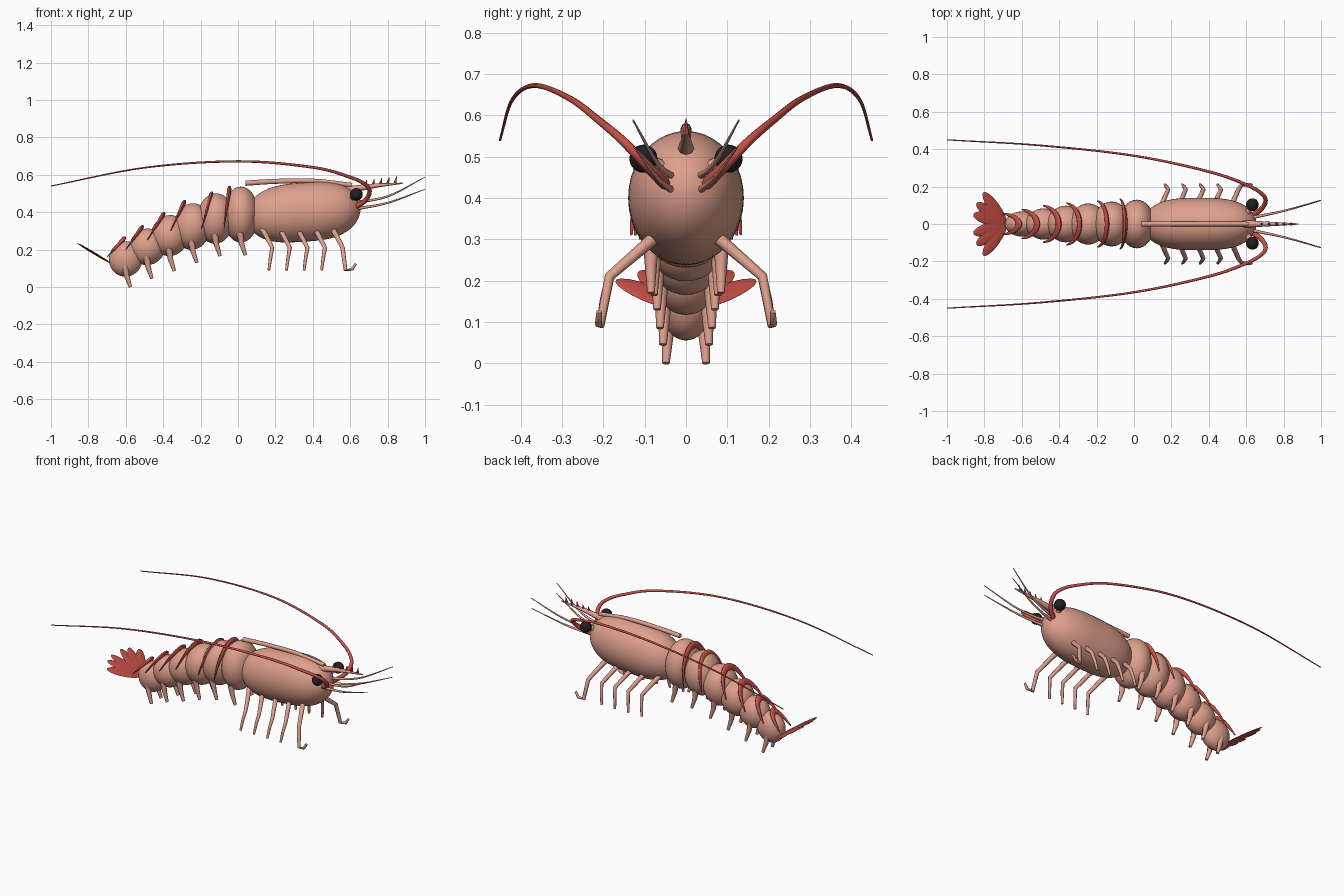
import bpy, bmesh, math
from mathutils import Vector, Matrix

cube = bpy.data.objects.get("Cube")
if cube:
    bpy.data.objects.remove(cube, do_unlink=True)


def material(name, color):
    m = bpy.data.materials.new(name)
    m.use_nodes = True
    m.diffuse_color = (*color, 1)
    bsdf = next(n for n in m.node_tree.nodes if n.type == 'BSDF_PRINCIPLED')
    bsdf.inputs["Base Color"].default_value = (*color, 1)
    bsdf.inputs["Roughness"].default_value = 0.6
    return m


PINK = material("shell_pink", (0.73, 0.35, 0.265))
RED = material("band_red", (0.58, 0.08, 0.065))
BLACK = material("eye_black", (0.015, 0.015, 0.017))


def finish(bm, name, mat):
    bmesh.ops.recalc_face_normals(bm, faces=bm.faces)
    me = bpy.data.meshes.new(name)
    bm.to_mesh(me)
    bm.free()
    me.materials.append(mat)
    ob = bpy.data.objects.new(name, me)
    bpy.context.collection.objects.link(ob)
    bpy.ops.object.select_all(action='DESELECT')
    ob.select_set(True)
    bpy.context.view_layer.objects.active = ob
    bpy.ops.object.shade_smooth_by_angle(angle=math.radians(50))
    return ob


def loft(name, rings, mat):
    """Skin a list of closed rings and cap both ends."""
    bm = bmesh.new()
    loops = [[bm.verts.new(p) for p in r] for r in rings]
    n = len(loops[0])
    for a, b in zip(loops, loops[1:]):
        for i in range(n):
            j = (i + 1) % n
            bm.faces.new((a[i], a[j], b[j], b[i]))
    bm.faces.new(loops[0])
    bm.faces.new(loops[-1][::-1])
    return finish(bm, name, mat)


def smooth_path(pts, steps):
    """Catmull-Rom interpolation through the points."""
    p = [2 * pts[0] - pts[1], *pts, 2 * pts[-1] - pts[-2]]
    out = []
    for a, b, c, d in zip(p, p[1:], p[2:], p[3:]):
        for k in range(steps):
            t = k / steps
            out.append(0.5 * (2 * b + (c - a) * t + (2 * a - 5 * b + 4 * c - d) * t * t
                              + (3 * b - a - 3 * c + d) * t ** 3))
    return out + [pts[-1]]


def tube(name, pts, r0, r1, mat, steps=1, sides=8):
    """Tapered tube along a path."""
    path = smooth_path([Vector(p) for p in pts], steps)
    last = len(path) - 1
    rings, side, prev = [], None, None
    for i, p in enumerate(path):
        t = (path[min(i + 1, last)] - path[max(i - 1, 0)]).normalized()
        side = t.orthogonal().normalized() if side is None else prev.rotation_difference(t) @ side
        prev, up = t, t.cross(side)
        r = r0 + (r1 - r0) * i / last
        angles = [math.tau * k / sides for k in range(sides)]
        rings.append([p + r * (math.cos(a) * side + math.sin(a) * up) for a in angles])
    return loft(name, rings, mat)


def ellipsoid(name, center, radii, mat, rotation=Matrix(), segs=32):
    bm = bmesh.new()
    bmesh.ops.create_uvsphere(bm, u_segments=segs, v_segments=segs // 2, radius=1)
    bm.transform(Matrix.Translation(center) @ rotation @ Matrix.Diagonal((*radii, 1)))
    return finish(bm, name, mat)


def pair(name, pts, r0, r1, mat, **kw):
    """One tube on each side."""
    for label, s in (("left", 1), ("right", -1)):
        tube(f"{label}_{name}", [(x, s * y, z) for x, y, z in pts], r0, r1, mat, **kw)


# Carapace: blunt-ended barrel
rings = []
for i in range(33):
    u = -math.cos(math.pi * i / 32) * 0.9995
    k = math.sqrt(1 - abs(u) ** 3)
    rings.append([(0.35 + 0.305 * u, 0.14 * k * math.cos(a), 0.4 + 0.02 * u + 0.158 * k * math.sin(a))
                  for a in (math.tau * j / 40 for j in range(40))])
loft("carapace", rings, PINK)

# Ridge, rostrum and its teeth
tube("carapace_ridge", [(0.04, 0, 0.555), (0.2, 0, 0.565), (0.4, 0, 0.567), (0.61, 0, 0.545)],
     0.014, 0.012, PINK, steps=6)
tube("rostrum", [(0.57, 0, 0.515), (0.72, 0, 0.54), (0.88, 0, 0.555)], 0.022, 0.003, PINK, steps=4)
for i in range(5):
    x = 0.68 + 0.04 * i
    z = 0.535 + 0.005 * i
    tube(f"rostrum_tooth_{i + 1}", [(x, 0, z), (x + 0.008, 0, z + 0.037)], 0.009, 0.001, RED, sides=6)

# Abdomen segments: x, z, half length, half width, half height
segments = [(0.015, 0.387, 0.095, 0.13, 0.15), (-0.12, 0.366, 0.1, 0.12, 0.135),
            (-0.245, 0.323, 0.1, 0.11, 0.125), (-0.365, 0.275, 0.1, 0.098, 0.11),
            (-0.485, 0.215, 0.095, 0.083, 0.098), (-0.6, 0.15, 0.09, 0.067, 0.095)]
for i, (x, z, lx, wy, hz) in enumerate(segments):
    ellipsoid(f"abdomen_segment_{i + 1}", (x, 0, z), (lx, wy, hz), PINK,
              Matrix.Rotation(math.radians(3 * i), 4, 'Y'))

# Red crescent bands: top x, top z, bottom x, bottom z, half width
bands = [(-0.045, 0.535, -0.075, 0.31, 0.135), (-0.14, 0.505, -0.195, 0.31, 0.125),
         (-0.285, 0.46, -0.36, 0.3, 0.113), (-0.395, 0.395, -0.485, 0.25, 0.1),
         (-0.51, 0.325, -0.6, 0.2, 0.08), (-0.605, 0.265, -0.7, 0.16, 0.058)]
for i, (tx, tz, bx, bz, w) in enumerate(bands):
    base, rise = Vector((bx, 0, bz)), Vector((tx - bx, 0, tz - bz))
    normal = rise.normalized().cross(Vector((0, 1, 0)))
    rings = []
    for k in range(25):
        t = math.pi * (k / 24 - 0.5)
        out = rise * math.cos(t) + Vector((0, w * math.sin(t), 0))
        taper = 0.15 + 0.85 * math.cos(t)
        rings.append([base + out + taper * (0.022 * (math.cos(a) - 0.7) * out.normalized()
                                            + 0.012 * math.sin(a) * normal)
                      for a in (math.tau * j / 10 for j in range(10))])
    loft(f"abdomen_band_{i + 1}", rings, RED)

# Tail fan: flat leaf blades on a plane rising to the rear
tilt = Matrix.Rotation(math.radians(31), 4, 'Y')
for label, s in (("left", 1), ("right", -1)):
    for i, (angle, length) in enumerate([(14, 0.21), (31, 0.215), (50, 0.22)]):
        turn = Matrix.Rotation(math.radians(180 - s * angle), 4, 'Z')
        place = Matrix.Translation((-0.685, 0, 0.13)) @ tilt @ turn
        rot = place.to_3x3().to_4x4()
        ellipsoid(f"{label}_tail_blade_{i + 1}", place @ Vector((length / 2, 0, 0)),
                  (length / 2, 0.034, 0.006), RED, rot, segs=20)

# Swimming legs under the abdomen
for i, (x, z, lx, wy, hz) in enumerate(segments):
    foot_z = (0.17, 0.165, 0.13, 0.085, 0.045, 0)[i]
    y = 0.085 - 0.008 * i
    pair(f"swimming_leg_{i + 1}", [(x - 0.005, y, foot_z + 0.12), (x + 0.005, y, foot_z + 0.06),
                                   (x + 0.025, y * 0.9 + 0.008, foot_z)], 0.019, 0.009, PINK)

# Walking legs, the front pair with a small hooked claw
for i in range(5):
    x = 0.14 + 0.094 * i
    path = [(x - 0.01, 0.07, 0.31), (x + 0.01, 0.11, 0.275), (x + 0.043, 0.185, 0.21), (x + 0.033, 0.2, 0.15),
            (x + 0.025, 0.21, 0.09)]
    if i == 4:
        path[3:] = [(0.575, 0.208, 0.09), (0.61, 0.212, 0.095), (0.63, 0.21, 0.125)]
    pair(f"walking_leg_{i + 1}", path, 0.016, 0.007, PINK)

# Eyes on short stalks
pair("eye_stalk", [(0.6, 0.05, 0.47), (0.63, 0.1, 0.495)], 0.018, 0.014, PINK)
for label, s in (("left", 1), ("right", -1)):
    ellipsoid(f"{label}_eye", (0.633, s * 0.103, 0.495), (0.034, 0.034, 0.034), BLACK, segs=24)

# Long swept-back antennae
pair("antenna", [(0.61, 0.035, 0.42), (0.675, 0.075, 0.458), (0.703, 0.12, 0.505), (0.685, 0.16, 0.545),
                 (0.6, 0.21, 0.587), (0.4, 0.28, 0.64), (0, 0.365, 0.672), (-0.5, 0.42, 0.638),
                 (-1, 0.45, 0.54)], 0.015, 0.003, RED, steps=8)

# Forward antennules
pair("upper_antennule", [(0.61, 0.03, 0.45), (0.8, 0.07, 0.485), (1, 0.128, 0.588)],
     0.009, 0.002, PINK, steps=8)
pair("lower_antennule", [(0.61, 0.03, 0.415), (0.8, 0.07, 0.45), (1, 0.125, 0.523)],
     0.009, 0.002, PINK, steps=8)
